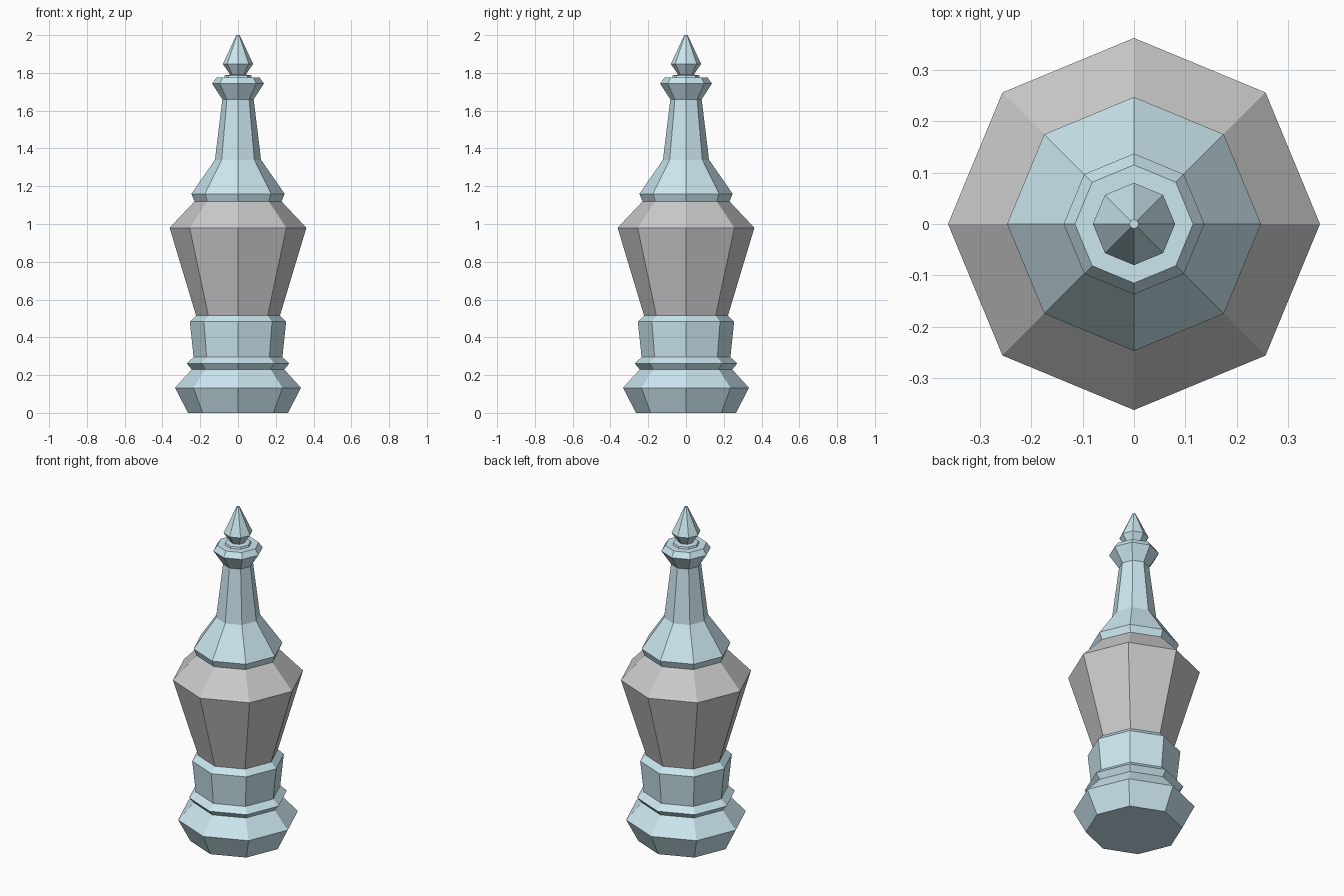
import bpy, bmesh
from math import cos, sin, pi

if "Cube" in bpy.data.objects:
    bpy.data.objects.remove(bpy.data.objects["Cube"])

SIDES = 8

blue = bpy.data.materials.new("pale_blue")
blue.diffuse_color = (0.60, 0.80, 0.87, 1)
blue.use_nodes = True
blue.node_tree.nodes["Principled BSDF"].inputs["Base Color"].default_value = blue.diffuse_color


def turned(name, profile, mat=None):
    """Closed eight-sided turned solid from (radius, height) points."""
    bm = bmesh.new()
    rings = [[bm.verts.new((r * cos(2 * pi * i / SIDES), r * sin(2 * pi * i / SIDES), z))
              for i in range(SIDES)] for r, z in profile]
    for a, b in zip(rings, rings[1:]):
        for i in range(SIDES):
            j = (i + 1) % SIDES
            bm.faces.new((a[i], a[j], b[j], b[i]))
    bm.faces.new(rings[0][::-1])
    bm.faces.new(rings[-1])
    mesh = bpy.data.meshes.new(name)
    bm.to_mesh(mesh)
    bm.free()
    obj = bpy.data.objects.new(name, mesh)
    bpy.context.collection.objects.link(obj)
    if mat:
        mesh.materials.append(mat)
    return obj


# Foot, small bead and pedestal
turned("base", [(0.265, 0), (0.333, 0.133), (0.245, 0.23), (0.272, 0.262),
                (0.235, 0.295), (0.255, 0.483), (0.222, 0.515)], blue)

# Grey flared body
turned("body", [(0.222, 0.515), (0.362, 0.98), (0.23, 1.12)])

# Shoulder, tapering neck and collar
turned("neck", [(0.23, 1.12), (0.247, 1.16), (0.122, 1.34), (0.083, 1.66),
                (0.137, 1.743), (0.115, 1.775), (0.073, 1.775),
                (0.07, 1.787), (0.042, 1.791)], blue)

# Pointed finial
turned("finial", [(0.042, 1.791), (0.08, 1.847), (0.009, 2.0)], blue)
